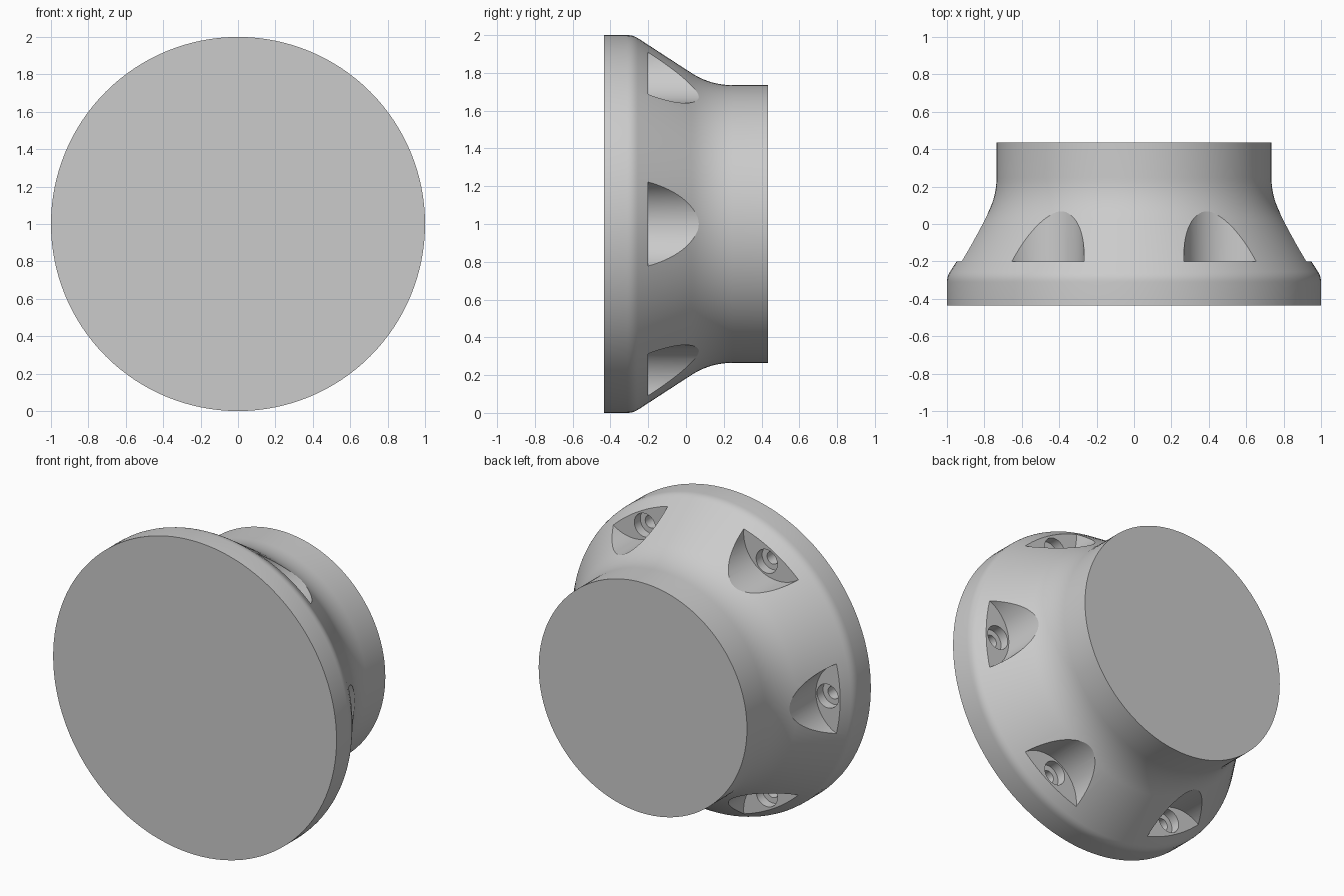
import bpy, bmesh, math
from mathutils import Matrix, Vector

cube = bpy.data.objects.get("Cube")
if cube:
    bpy.data.objects.remove(cube, do_unlink=True)

grey = bpy.data.materials.new("plain grey")
grey.use_nodes = True
grey.diffuse_color = (0.6, 0.6, 0.6, 1)
grey.node_tree.nodes["Principled BSDF"].inputs["Base Color"].default_value = (0.6, 0.6, 0.6, 1)


def lathe(bm, profile, steps, x=0, z=1):
    """Closed solid turned about a y-parallel axis; profile is (radius, y)."""
    rings = []
    for r, y in profile:
        angles = [2 * math.pi * i / steps for i in range(steps)]
        rings.append([bm.verts.new((x + r * math.cos(a), y, z + r * math.sin(a))) for a in angles])
    for a, b in zip(rings, rings[1:]):
        for i in range(steps):
            j = (i + 1) % steps
            bm.faces.new((a[i], a[j], b[j], b[i]))
    bm.faces.new(rings[0])
    bm.faces.new(rings[-1])


def make_object(name, bm):
    bmesh.ops.recalc_face_normals(bm, faces=bm.faces[:])
    mesh = bpy.data.meshes.new(name)
    bm.to_mesh(mesh)
    bm.free()
    mesh.materials.append(grey)
    obj = bpy.data.objects.new(name, mesh)
    bpy.context.collection.objects.link(obj)
    return obj


def rounded(before, corner, after, size, steps):
    """Points of a soft bend replacing a profile corner."""
    c = Vector(corner)
    p = c + (Vector(before) - c).normalized() * size
    q = c + (Vector(after) - c).normalized() * size
    ts = [i / steps for i in range(steps + 1)]
    return [tuple(p * (1 - t) ** 2 + c * 2 * t * (1 - t) + q * t * t) for t in ts]


def ring_of_cutters(name, radius, profile, steps):
    bm = bmesh.new()
    for k in range(6):
        a = k * math.pi / 3
        lathe(bm, profile, steps, radius * math.cos(a), 1 + radius * math.sin(a))
    return make_object(name, bm)


# Flanged body: wide rim, sloping shoulder, straight neck
front, rim, neck, back = (1, -0.435), (1, -0.28), (0.735, 0.128), (0.735, 0.435)
profile = [front]
profile += rounded(front, rim, neck, 0.03, 4)
profile += rounded(rim, neck, back, 0.12, 10)
profile.append(back)
bm = bmesh.new()
lathe(bm, profile, 128)
body = make_object("flanged_body", bm)

# Six scalloped pockets, then a stepped screw hole in each pocket floor
pockets = ring_of_cutters("pocket_cutter", 1.02, [(0.243, -0.2), (0.243, 0.3)], 96)
holes = ring_of_cutters("screw_hole_cutter", 0.86,
                        [(0.04, -0.34), (0.04, -0.26), (0.075, -0.26), (0.075, -0.17)], 40)

bpy.ops.object.select_all(action="DESELECT")
bpy.context.view_layer.objects.active = body
body.select_set(True)
for cutter in (pockets, holes):
    mod = body.modifiers.new(cutter.name, "BOOLEAN")
    mod.operation = "DIFFERENCE"
    mod.solver = "EXACT"
    mod.object = cutter
    bpy.ops.object.modifier_apply(modifier=mod.name)
    bpy.data.objects.remove(cutter, do_unlink=True)

bpy.ops.object.shade_smooth_by_angle(angle=math.radians(25))
